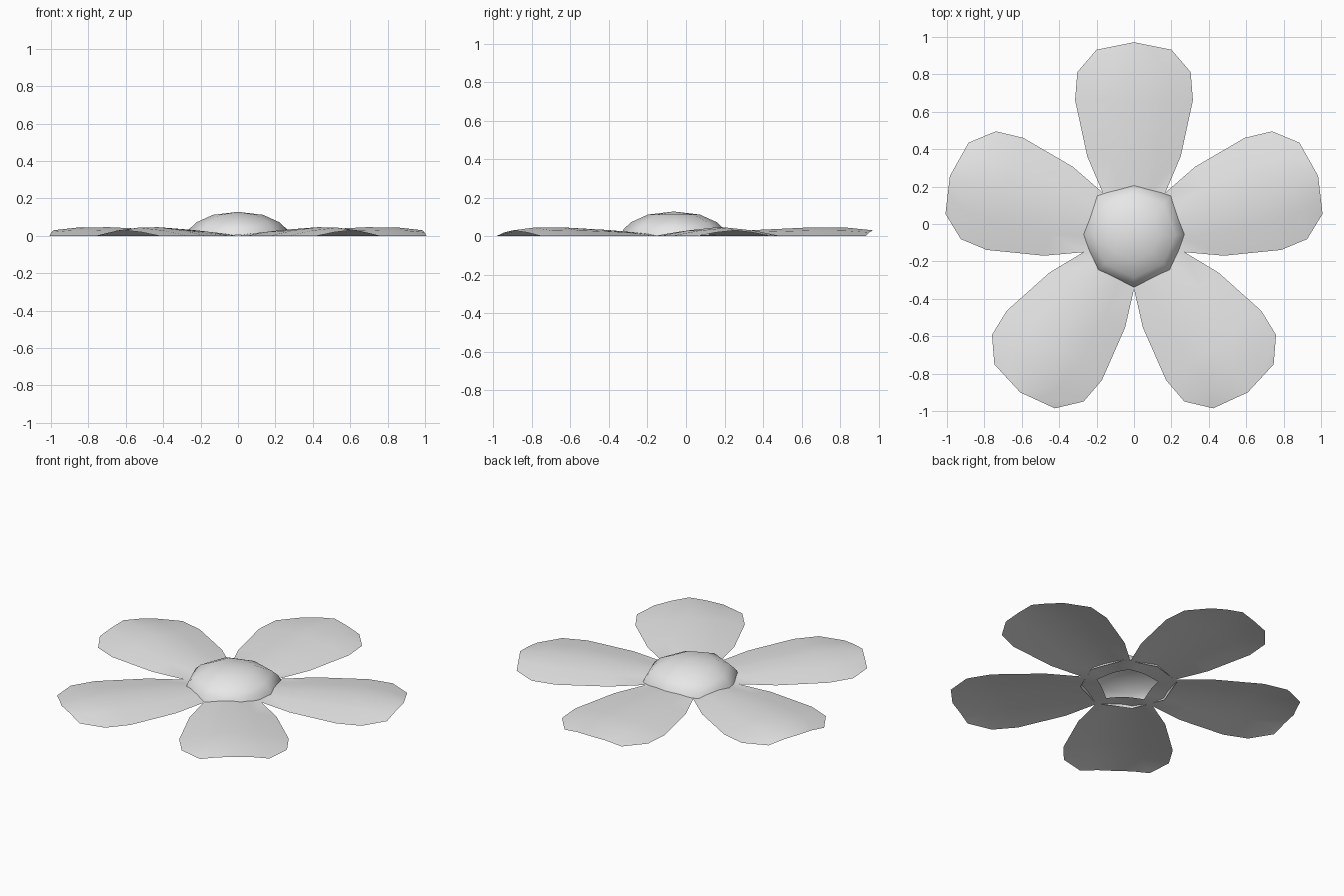
import bpy, bmesh, math
from mathutils import Matrix, Vector

cube = bpy.data.objects.get("Cube")
if cube:
    bpy.data.objects.remove(cube, do_unlink=True)

CENTRE = Vector((0, -0.063, 0))
PETALS = 5

grey = bpy.data.materials.new("light_grey")
grey.use_nodes = True
grey.diffuse_color = (0.8, 0.8, 0.8, 1)
grey.node_tree.nodes["Principled BSDF"].inputs["Base Color"].default_value = (0.8, 0.8, 0.8, 1)


def finish(bm, name, angle):
    """Turn a bmesh into a smooth shaded object."""
    mesh = bpy.data.meshes.new(name)
    bm.to_mesh(mesh)
    bm.free()
    mesh.materials.append(grey)
    obj = bpy.data.objects.new(name, mesh)
    bpy.context.collection.objects.link(obj)
    bpy.ops.object.select_all(action="DESELECT")
    obj.select_set(True)
    bpy.context.view_layer.objects.active = obj
    bpy.ops.object.shade_smooth_by_angle(angle=math.radians(angle))
    return obj


# Petals: arched single sheets meeting around a pentagonal opening
slope = math.tan(math.pi / PETALS)
# distance from centre at the edge, at the ridge, half width, ridge height
ROWS = [
    (0.15, 0.15, 0.15 * slope, 0.012),
    (0.23, 0.23, 0.23 * slope, 0.018),
    (0.425, 0.425, 0.25, 0.032),
    (0.725, 0.725, 0.315, 0.046),
    (0.875, 0.90, 0.303, 0.044),
    (0.995, 1.035, 0.20, 0.030),
]
COLUMNS = (-1, -0.5, 0, 0.5, 1)

bm = bmesh.new()
for k in range(PETALS):
    turn = Matrix.Rotation(k * math.tau / PETALS, 3, "Z")
    grid = []
    for edge, ridge, half, height in ROWS:
        row = []
        for c in COLUMNS:
            along = ridge + (edge - ridge) * abs(c)
            arch = height * (1 - abs(c) ** 1.5)
            row.append(bm.verts.new(CENTRE + turn @ Vector((c * half, along, arch))))
        grid.append(row)
    for a, b in zip(grid, grid[1:]):
        for i in range(len(COLUMNS) - 1):
            bm.faces.new((a[i], a[i + 1], b[i + 1], b[i]))
bmesh.ops.remove_doubles(bm, verts=bm.verts, dist=0.0005)
finish(bm, "petals", 40)

# Domed flower centre: eight-sided shell, open underneath
half_rim = [(0, -0.275), (0.194, -0.186), (0.274, 0.008), (0.197, 0.214), (0, 0.276)]
rim = half_rim + [(-x, y) for x, y in reversed(half_rim[1:-1])]
RINGS = [(1.0, 0.003), (0.95, 0.036), (0.81, 0.072), (0.49, 0.112)]

bm = bmesh.new()
rings = [[bm.verts.new(CENTRE + Vector((x * s, y * s, z))) for x, y in rim] for s, z in RINGS]
top = bm.verts.new(CENTRE + Vector((0, 0, 0.128)))
n = len(rim)
for low, high in zip(rings, rings[1:]):
    for i in range(n):
        j = (i + 1) % n
        bm.faces.new((low[i], low[j], high[j], high[i]))
for i in range(n):
    bm.faces.new((rings[-1][i], rings[-1][(i + 1) % n], top))
finish(bm, "flower_centre", 60)
